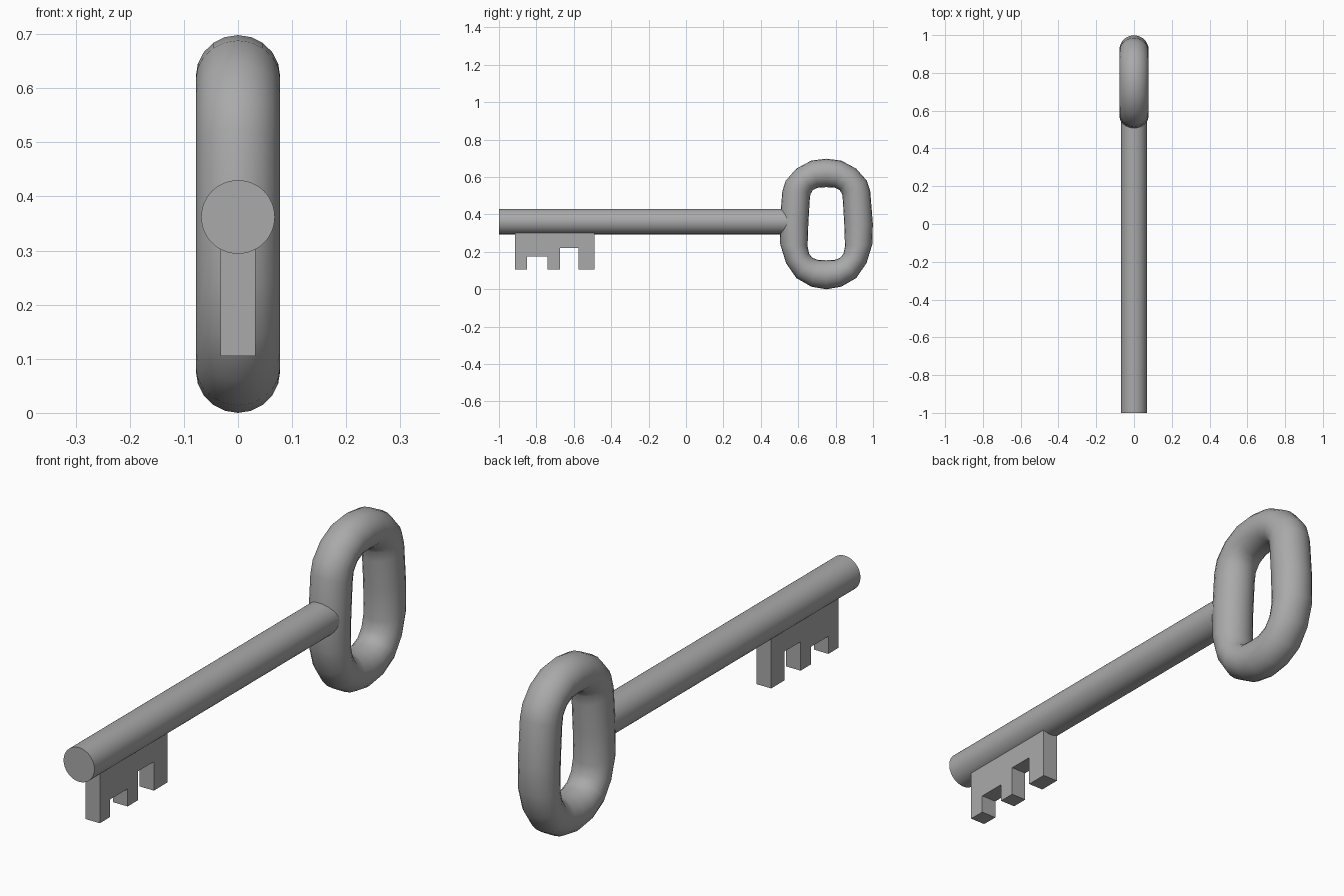
import bpy, bmesh, math
from mathutils import Vector

if "Cube" in bpy.data.objects:
    bpy.data.objects.remove(bpy.data.objects["Cube"])

metal = bpy.data.materials.new("grey metal")
metal.diffuse_color = (0.4, 0.4, 0.4, 1)
metal.use_nodes = True
metal.node_tree.nodes["Principled BSDF"].inputs["Base Color"].default_value = metal.diffuse_color


def finish(bm, name, smooth=None):
    bmesh.ops.recalc_face_normals(bm, faces=bm.faces)
    me = bpy.data.meshes.new(name)
    bm.to_mesh(me)
    bm.free()
    ob = bpy.data.objects.new(name, me)
    bpy.context.collection.objects.link(ob)
    me.materials.append(metal)
    if smooth:
        bpy.ops.object.select_all(action='DESELECT')
        ob.select_set(True)
        bpy.context.view_layer.objects.active = ob
        bpy.ops.object.shade_smooth_by_angle(angle=math.radians(smooth))
    return ob


# Shaft: straight round bar running into the ring
R, ZC = 0.068, 0.362
bm = bmesh.new()
rings = []
for y in (-1.0, 0.57):
    rings.append([bm.verts.new((R * math.cos(a), y, ZC + R * math.sin(a)))
                  for a in (2 * math.pi * i / 48 for i in range(48))])
for i in range(48):
    j = (i + 1) % 48
    bm.faces.new((rings[0][i], rings[0][j], rings[1][j], rings[1][i]))
for r in rings:
    bm.faces.new(r)
finish(bm, "shaft", 40)

# Bit: toothed plate under the shaft, profile in (y, z)
profile = [(-0.915, 0.32), (-0.915, 0.105), (-0.85, 0.105), (-0.85, 0.175),
           (-0.74, 0.175), (-0.74, 0.105), (-0.675, 0.105), (-0.675, 0.22),
           (-0.575, 0.22), (-0.575, 0.105), (-0.49, 0.105), (-0.49, 0.32)]
bm = bmesh.new()
face = bm.faces.new([bm.verts.new((-0.032, y, z)) for y, z in profile])
ext = bmesh.ops.extrude_face_region(bm, geom=[face], use_keep_orig=True)
bmesh.ops.translate(bm, vec=(0.064, 0, 0),
                    verts=[v for v in ext["geom"] if isinstance(v, bmesh.types.BMVert)])
finish(bm, "toothed_bit")

# Bow: rounded ring; half profile as outer (y, z) and inner (y, z), mirrored about y = 0.75
half = [(0, 0.698, 0, 0.546), (0.08, 0.688, 0.045, 0.543), (0.16, 0.645, 0.072, 0.53),
        (0.217, 0.58, 0.085, 0.508), (0.235, 0.525, 0.089, 0.47),
        (0.249, 0.35, 0.096, 0.35), (0.246, 0.24, 0.1, 0.23),
        (0.215, 0.14, 0.092, 0.19), (0.16, 0.06, 0.074, 0.168),
        (0.08, 0.014, 0.045, 0.157), (0, 0.0, 0, 0.155)]
loop = half + [(-a, b, -c, d) for a, b, c, d in reversed(half[1:-1])]
SIDES = 20
bm = bmesh.new()
rings = []
for oy, oz, iy, iz in loop:
    outer, inner = Vector((0, 0.75 + oy, oz)), Vector((0, 0.75 + iy, iz))
    mid, arm = (outer + inner) / 2, (outer - inner) / 2
    rings.append([bm.verts.new(mid + arm * math.cos(a) + Vector((0.078 * math.sin(a), 0, 0)))
                  for a in (2 * math.pi * i / SIDES for i in range(SIDES))])
for k, r in enumerate(rings):
    s = rings[(k + 1) % len(rings)]
    for i in range(SIDES):
        j = (i + 1) % SIDES
        bm.faces.new((r[i], r[j], s[j], s[i]))
finish(bm, "bow_ring", 60)
